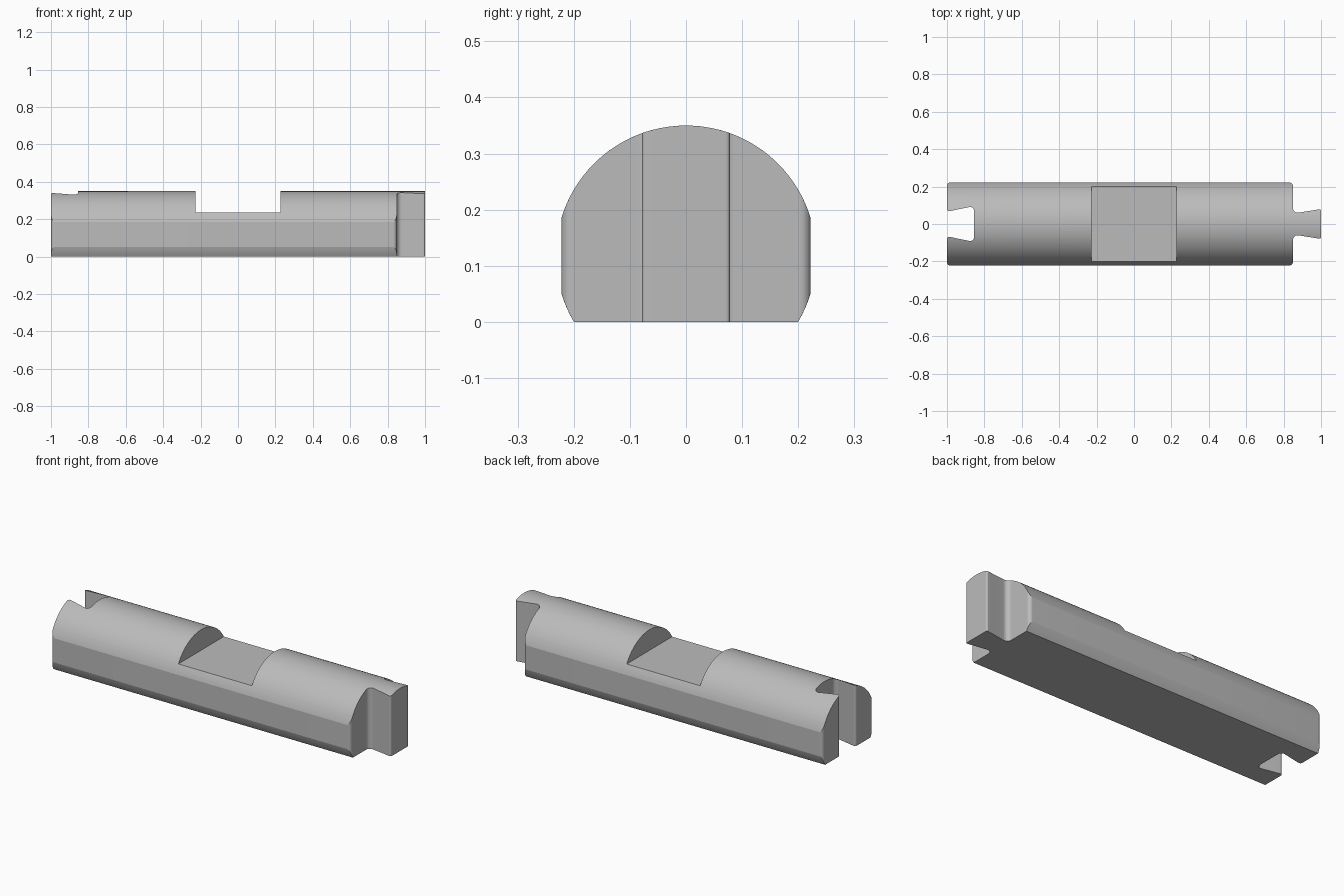
import bpy, bmesh, math
from mathutils import Vector

if "Cube" in bpy.data.objects:
    bpy.data.objects.remove(bpy.data.objects["Cube"], do_unlink=True)

grey = bpy.data.materials.new("plain grey")
grey.use_nodes = True
grey.diffuse_color = (0.5, 0.5, 0.5, 1)
grey.node_tree.nodes["Principled BSDF"].inputs["Base Color"].default_value = (0.5, 0.5, 0.5, 1)

# Round section, cut flat at the base, the sides and the saddle notch
RADIUS, MID, SIDE = 0.232, 0.118, 0.222
SADDLE_Z, SADDLE_START, SADDLE_END = 0.235, -0.228, 0.226


def half_height(y):
    return math.sqrt(RADIUS ** 2 - y ** 2)


def rounded(corners, steps=8):
    """Replace each (x, y, radius) corner by a tangent arc."""
    points = []
    for i, (x, y, radius) in enumerate(corners):
        p = Vector((x, y))
        a = (Vector(corners[i - 1][:2]) - p).normalized()
        b = (Vector(corners[(i + 1) % len(corners)][:2]) - p).normalized()
        half = math.acos(a.dot(b)) / 2
        centre = p + (a + b).normalized() * (radius / math.sin(half))
        start = p + a * (radius / math.tan(half)) - centre
        end = p + b * (radius / math.tan(half)) - centre
        for k in range(steps + 1):
            points.append(centre + start.lerp(end, k / steps).normalized() * radius)
    return points


def raise_faces(bm, faces, height):
    """Extrude faces up to a height given by y; return the new top faces."""
    geom = bmesh.ops.extrude_face_region(bm, geom=faces)["geom"]
    for v in geom:
        if isinstance(v, bmesh.types.BMVert):
            v.co.z = height(v.co.y)
    return [f for f in geom if isinstance(f, bmesh.types.BMFace)]


# Plan outline: socket at -x, matching dovetail tongue at +x
lower = [(-0.855, -0.096, 0.022), (-1, -0.066, 0.012), (-1, -SIDE, 0.018),
         (0.85, -SIDE, 0.02), (0.85, -0.056, 0.025), (1, -0.08, 0.008)]
outline = rounded(lower + [(x, -y, r) for x, y, r in reversed(lower)])

bm = bmesh.new()
plan = bm.faces.new([bm.verts.new((p.x, p.y, 0)) for p in outline])
plan.normal_update()
bmesh.ops.triangulate(bm, faces=[plan])

# Lengthwise cuts that carry the curve, and two cross cuts for the notch
saddle_y = math.sqrt(RADIUS ** 2 - (SADDLE_Z - MID) ** 2)
base_y = math.sqrt(RADIUS ** 2 - MID ** 2)
cuts = [RADIUS * math.sin(math.pi * k / 48) for k in range(-19, 20) if abs(k) != 16]
cuts += [saddle_y, -saddle_y, base_y, -base_y]
planes = [((0, y, 0), (0, 1, 0)) for y in cuts]
planes += [((x, 0, 0), (1, 0, 0)) for x in (SADDLE_START, SADDLE_END)]
for point, normal in planes:
    bmesh.ops.bisect_plane(bm, geom=bm.verts[:] + bm.edges[:] + bm.faces[:],
                           dist=1e-5, plane_co=point, plane_no=normal)

# Body up to the saddle, then the rounded top on either side of it
base_verts = bm.verts[:]
deck = raise_faces(bm, bm.faces[:], lambda y: min(SADDLE_Z, MID + half_height(y)))
for v in base_verts:
    v.co.z = max(0, MID - half_height(v.co.y))
crown = []
for f in deck:
    c = f.calc_center_median()
    if abs(c.y) < saddle_y and not SADDLE_START < c.x < SADDLE_END:
        crown.append(f)
raise_faces(bm, crown, lambda y: MID + half_height(y))

bmesh.ops.remove_doubles(bm, verts=bm.verts[:], dist=1e-5)
bmesh.ops.recalc_face_normals(bm, faces=bm.faces[:])

mesh = bpy.data.meshes.new("notched_log")
bm.to_mesh(mesh)
bm.free()
mesh.materials.append(grey)
log = bpy.data.objects.new("notched_log", mesh)
bpy.context.scene.collection.objects.link(log)

bpy.ops.object.select_all(action='DESELECT')
log.select_set(True)
bpy.context.view_layer.objects.active = log
bpy.ops.object.shade_smooth_by_angle(angle=math.radians(15))
